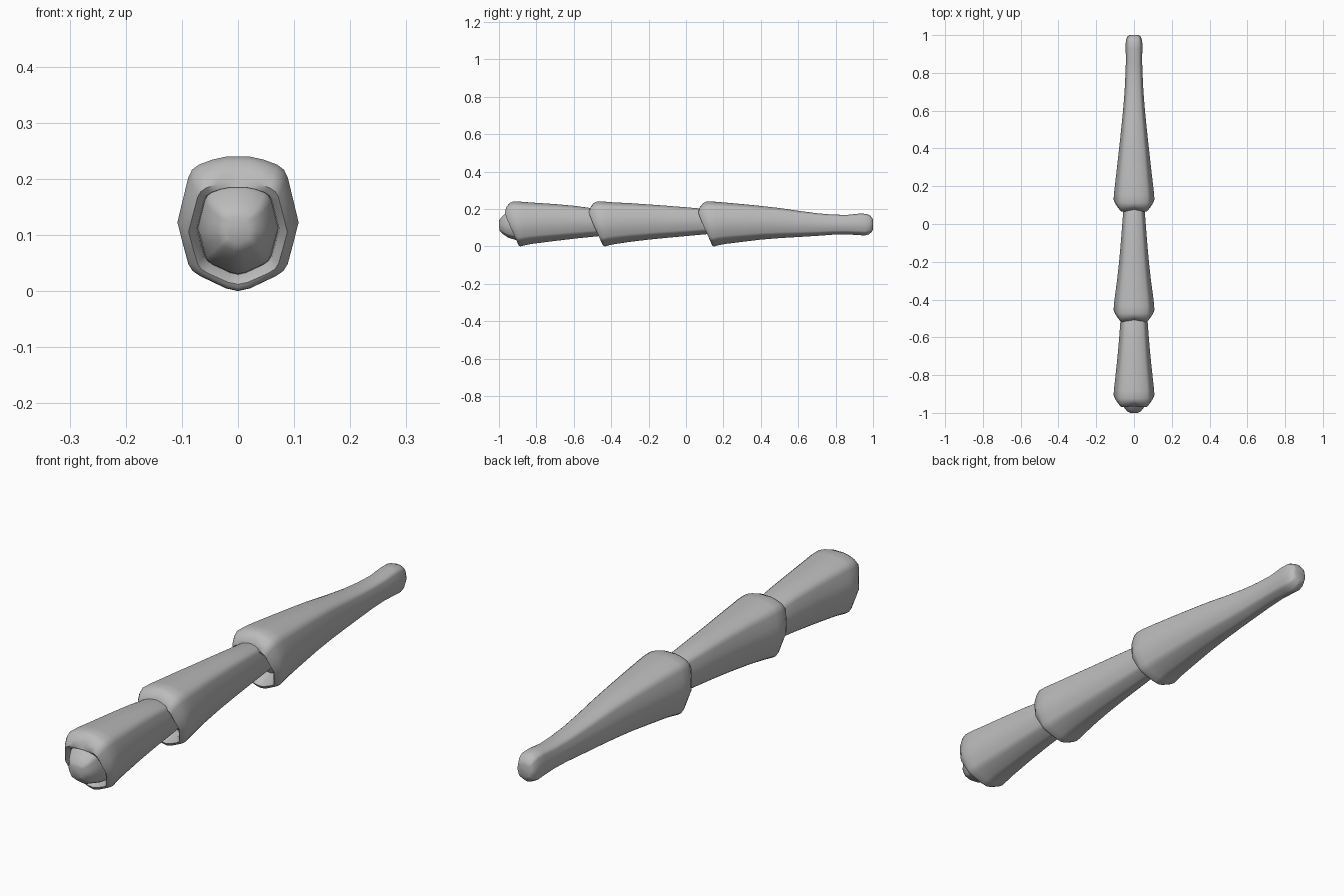
import bpy, bmesh

mat = bpy.data.materials.new("plain grey")
mat.diffuse_color = (0.5, 0.5, 0.5, 1)

# Half cross-section: u = share of half width, v = share of height (keeled underside)
HALF = [(0, 1), (.2, .998), (.43, .975), (.65, .938), (.76, .9), (.82, .845), (.91, .68),
        (1, .51), (.91, .35), (.82, .2), (.75, .15), (.63, .112), (.2, .02), (0, 0)]
SECTION = HALF + [(-u, v) for u, v in HALF[-2:0:-1]]


def loft(name, rows):
    """Rows are (y at top, y at bottom, z top, z bottom, half width, notch)."""
    bm = bmesh.new()
    rings = []
    for yt, yb, zt, zb, w, *notch in rows:
        n = notch[0] if notch else 0
        ring = []
        for u, v in SECTION:
            y = yb + (yt - yb) * v + n * max(0, 2 * v - 1) * (1 - abs(u))
            ring.append(bm.verts.new((u * w, y, zb + (zt - zb) * v)))
        rings.append(ring)
    count = len(SECTION)
    for a, b in zip(rings, rings[1:]):
        for i in range(count):
            j = (i + 1) % count
            bm.faces.new((a[i], a[j], b[j], b[i]))
    bm.faces.new(rings[0])
    bm.faces.new(rings[-1])
    bmesh.ops.recalc_face_normals(bm, faces=bm.faces)
    mesh = bpy.data.meshes.new(name)
    bm.to_mesh(mesh)
    bm.free()
    mesh.materials.append(mat)
    obj = bpy.data.objects.new(name, mesh)
    bpy.context.collection.objects.link(obj)
    bpy.ops.object.select_all(action='DESELECT')
    obj.select_set(True)
    bpy.context.view_layer.objects.active = obj
    bpy.ops.object.shade_smooth_by_angle(angle=0.75)


# Flared slanted collar with a hollow mouth, shared by all segments
COLLAR = [(.13, .20, .185, .04, .065), (.07, .15, .185, .03, .074),
          (.055, .137, .195, .012, .088, .02), (.062, .14, .213, .006, .094, .018),
          (.085, .145, .232, .001, .103, .008), (.11, .152, .24, 0, .108),
          (.15, .175, .239, .006, .106), (.2, .21, .235, .013, .101)]


def segment(name, shift, body):
    collar = [(r[0] + shift, r[1] + shift, *r[2:]) for r in COLLAR]
    loft(name, collar + body)


# Front segment
segment("front_segment", -1.035, [
    (-.7, -.7, .226, .029, .087), (-.6, -.59, .217, .042, .078),
    (-.51, -.46, .205, .055, .07), (-.44, -.39, .19, .065, .06)])

# Middle segment
segment("middle_segment", -.585, [
    (-.3, -.3, .231, .024, .09), (-.2, -.2, .224, .036, .079),
    (-.1, -.1, .217, .046, .07), (.07, .12, .203, .066, .055),
    (.12, .18, .19, .07, .05)])

# Long rear segment with a rounded tip
segment("rear_segment", 0, [
    (.3, .3, .226, .024, .09), (.4, .4, .216, .036, .079), (.5, .5, .205, .044, .068),
    (.6, .6, .19, .05, .058), (.7, .7, .177, .056, .05), (.78, .78, .17, .062, .046),
    (.86, .86, .168, .064, .043), (.925, .925, .175, .06, .044),
    (.965, .955, .174, .058, .044), (.985, .977, .165, .064, .04),
    (.997, .992, .15, .076, .033), (1, 1, .138, .09, .022)])

# Rounded joint knob poking out of the front segment
loft("front_knob", [
    (-1, -.998, .132, .085, .022), (-.997, -.985, .142, .07, .037),
    (-.985, -.95, .158, .046, .055), (-.965, -.9, .178, .031, .069),
    (-.94, -.87, .195, .028, .073), (-.88, -.82, .2, .035, .07)])
